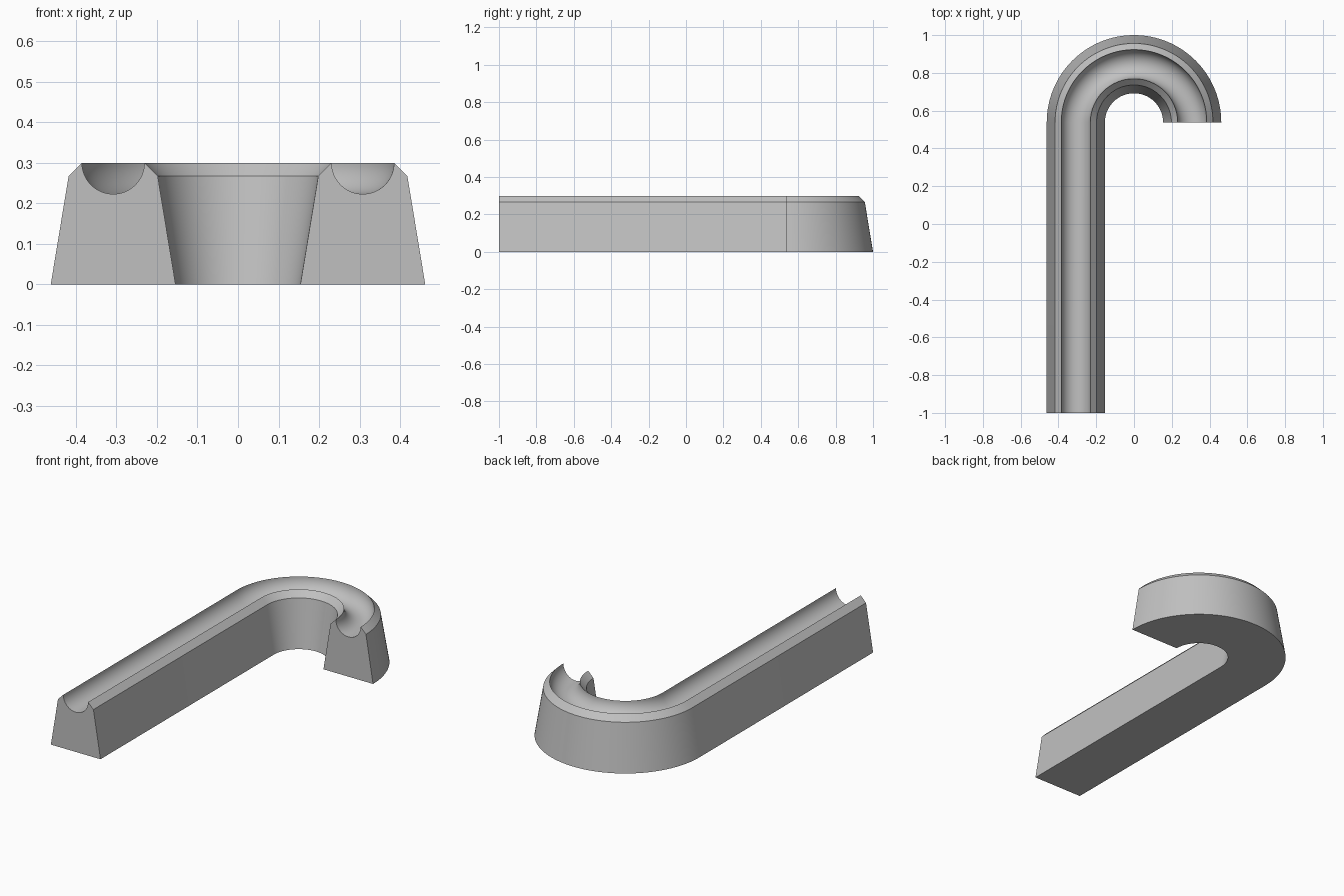
import bpy, bmesh, math
from mathutils import Vector

# Remove the default cube only
cube = bpy.data.objects.get("Cube")
if cube:
    bpy.data.objects.remove(cube, do_unlink=True)

BEND_R = 0.308      # centreline radius of the bend
BEND_Y = 0.538      # where the straight run meets the bend
GROOVE_R = 0.077
HEIGHT = 0.3
BEND_STEPS = 64
GROOVE_STEPS = 32

# Plain grey material
grey = bpy.data.materials.new("plain grey")
grey.use_nodes = True
colour = (0.53, 0.53, 0.53, 1)
grey.diffuse_color = colour
grey.node_tree.nodes["Principled BSDF"].inputs["Base Color"].default_value = colour

# Cross-section: (sideways offset, height); tapered wall, chamfer, round groove
profile = [(-0.154, 0), (-0.11, 0.267)]
for i in range(GROOVE_STEPS + 1):
    a = math.pi * (1 + i / GROOVE_STEPS)
    profile.append((GROOVE_R * math.cos(a), HEIGHT + GROOVE_R * math.sin(a)))
profile += [(0.11, 0.267), (0.154, 0)]

# Path: (base point, outward direction), a straight run then a half-turn
left = Vector((-1, 0, 0))
path = [(Vector((0, -1, 0)), left)]
for i in range(BEND_STEPS + 1):
    a = math.pi * (1 - i / BEND_STEPS)
    path.append((Vector((0, BEND_Y, 0)), Vector((math.cos(a), math.sin(a), 0))))

# Sweep the cross-section along the path and cap both ends
bm = bmesh.new()
rings = [[bm.verts.new(base + out * (BEND_R + u) + Vector((0, 0, z))) for u, z in profile]
         for base, out in path]
n = len(profile)
for a, b in zip(rings, rings[1:]):
    for i in range(n):
        j = (i + 1) % n
        bm.faces.new((a[i], a[j], b[j], b[i]))
bm.faces.new(rings[0])
bm.faces.new(rings[-1])
bmesh.ops.recalc_face_normals(bm, faces=bm.faces)

mesh = bpy.data.meshes.new("hooked_channel")
bm.to_mesh(mesh)
bm.free()
mesh.materials.append(grey)
channel = bpy.data.objects.new("hooked_channel", mesh)
bpy.context.collection.objects.link(channel)

# Smooth curved surfaces, crisp profile edges
bpy.ops.object.select_all(action='DESELECT')
channel.select_set(True)
bpy.context.view_layer.objects.active = channel
bpy.ops.object.shade_smooth_by_angle(angle=math.radians(25))
